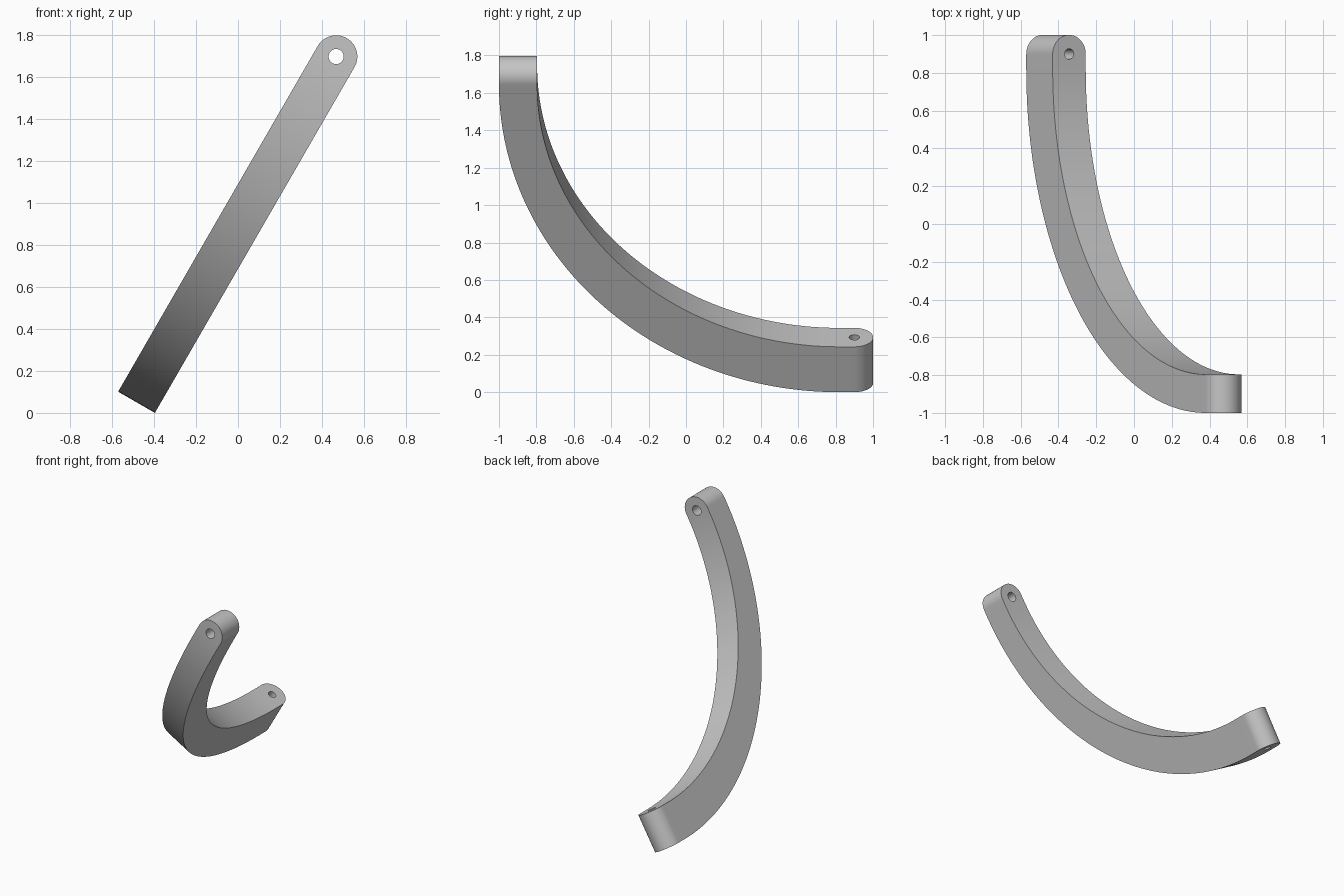
import bpy
import bmesh
import math
from mathutils import Matrix

if "Cube" in bpy.data.objects:
    bpy.data.objects.remove(bpy.data.objects["Cube"], do_unlink=True)

HALF = 0.101          # half width of the bar
TOP, BACK = 1.9, 0.9  # centres of the two rounded ends
BEND = 0.82           # where the bend meets the straight foot
FOOT, HEAD = 0.28, 0.204  # bar thickness at each end
ROUND_STEPS, BEND_STEPS = 24, 72

grey = bpy.data.materials.new("plain_grey")
grey.use_nodes = True
colour = (0.56, 0.56, 0.56, 1)
grey.diffuse_color = colour
grey.node_tree.nodes["Principled BSDF"].inputs["Base Color"].default_value = colour

# Cross-sections: outer point, inner point (both y, u) and half width
sections = []
rounding = [i / ROUND_STEPS * math.pi / 2 for i in range(ROUND_STEPS + 1)]
for a in reversed(rounding):  # rounded head
    u = TOP + HALF * math.sin(a)
    sections.append(((-1, u), (HEAD - 1, u), HALF * math.cos(a)))
for i in range(1, BEND_STEPS + 1):  # elliptical bend
    a = i / BEND_STEPS * math.pi / 2
    c, s = math.cos(a), math.sin(a)
    outer = (BEND - (BEND + 1) * c, TOP - TOP * s)
    inner = (BEND - (BEND + 1 - HEAD) * c, TOP - (TOP - FOOT) * s)
    sections.append((outer, inner, HALF))
for a in rounding:  # straight foot with rounded end
    y = BACK + HALF * math.sin(a)
    sections.append(((y, 0), (y, FOOT), HALF * math.cos(a)))

# Skin the bar through the sections
bm = bmesh.new()
rings = []
for outer, inner, w in sections:
    corners = ((-w, *outer), (w, *outer), (w, *inner), (-w, *inner))
    rings.append([bm.verts.new(p) for p in corners])
for r, q in zip(rings, rings[1:]):
    for k in range(4):
        n = (k + 1) % 4
        bm.faces.new((r[k], r[n], q[n], q[k]))
bmesh.ops.remove_doubles(bm, verts=bm.verts, dist=0.00005)
bmesh.ops.recalc_face_normals(bm, faces=bm.faces)
mesh = bpy.data.meshes.new("curved_arm")
bm.to_mesh(mesh)
bm.free()
arm = bpy.data.objects.new("curved_arm", mesh)
bpy.context.collection.objects.link(arm)
mesh.materials.append(grey)


def drill(name, radius, location, rotation):
    """Cut a round pin hole through the arm."""
    bpy.ops.mesh.primitive_cylinder_add(vertices=40, radius=radius, depth=0.6,
                                        location=location, rotation=rotation)
    cutter = bpy.context.object
    cutter.name = name
    cutter.hide_render = True
    cutter.data.materials.append(grey)
    mod = arm.modifiers.new(name, "BOOLEAN")
    mod.operation = "DIFFERENCE"
    mod.solver = "EXACT"
    mod.object = cutter
    bpy.ops.object.select_all(action="DESELECT")
    arm.select_set(True)
    bpy.context.view_layer.objects.active = arm
    bpy.ops.object.modifier_apply(modifier=name)
    bpy.data.objects.remove(cutter, do_unlink=True)


drill("head_hole", 0.036, (0, -0.9, TOP), (math.pi / 2, 0, 0))
drill("foot_hole", 0.028, (0, BACK, 0.14), (0, 0, 0))

# Lean the arm sideways and stand it on its lowest edge
lean = math.radians(30)
arm.data.transform(Matrix.Translation((-0.483, 0, HALF * math.sin(lean)))
                   @ Matrix.Rotation(lean, 4, "Y"))
bpy.ops.object.shade_smooth_by_angle(angle=math.radians(30))
